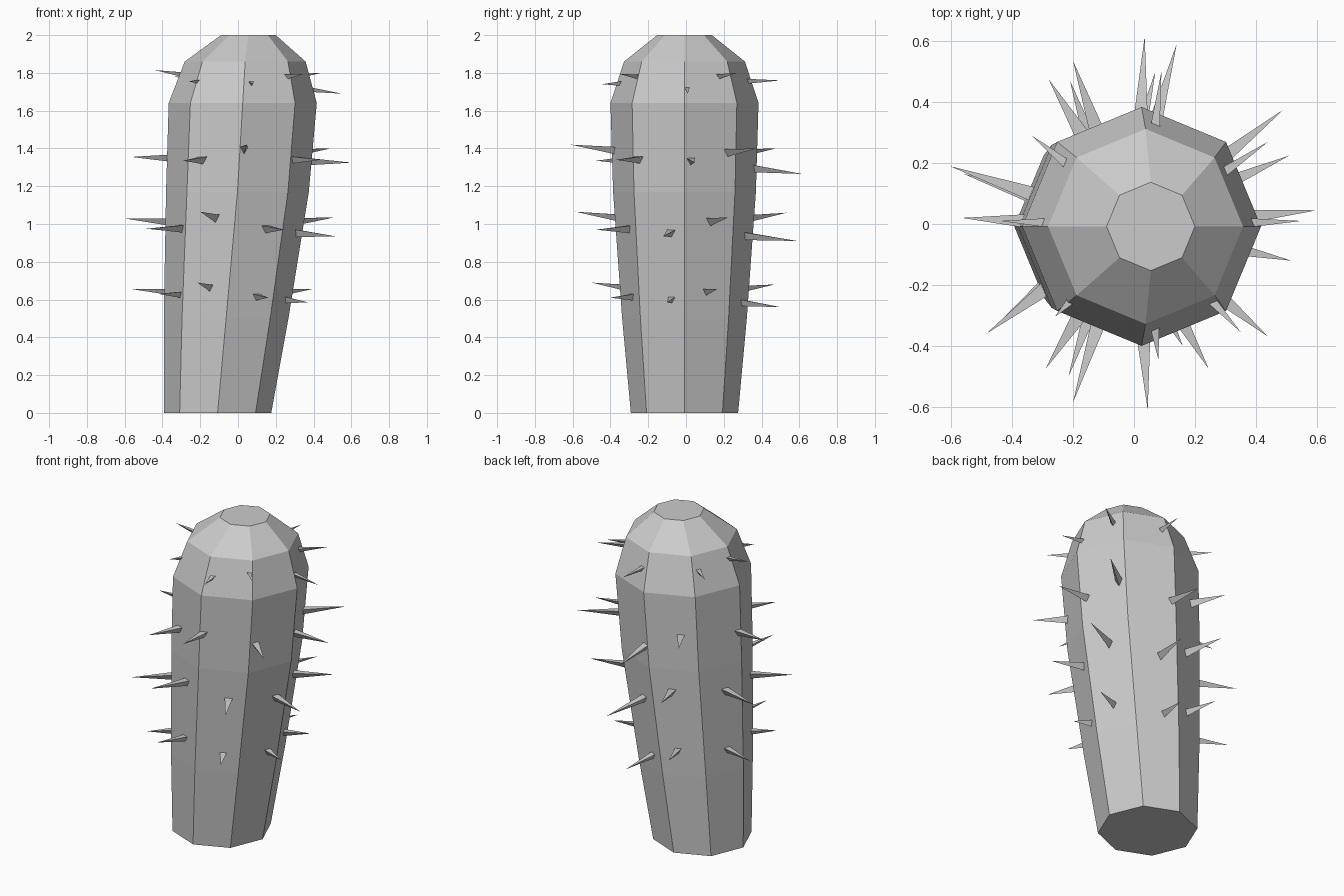
import bpy, bmesh
from math import cos, sin, pi
from mathutils import Vector

if "Cube" in bpy.data.objects:
    bpy.data.objects.remove(bpy.data.objects["Cube"])

# Body rings: height, axis x, radius
RINGS = [(0, -0.108, 0.284), (0.5, -0.063, 0.33), (1.17, -0.003, 0.378),
         (1.64, 0.025, 0.392), (1.86, 0.038, 0.32), (2.0, 0.055, 0.145)]
CY = -0.008


def finish(bm, name):
    bmesh.ops.recalc_face_normals(bm, faces=bm.faces[:])
    me = bpy.data.meshes.new(name)
    bm.to_mesh(me)
    bm.free()
    ob = bpy.data.objects.new(name, me)
    bpy.context.collection.objects.link(ob)
    return ob


def body_at(z):
    for (z0, x0, r0), (z1, x1, r1) in zip(RINGS, RINGS[1:]):
        if z <= z1:
            t = (z - z0) / (z1 - z0)
            return Vector((x0 + (x1 - x0) * t, CY, z)), r0 + (r1 - r0) * t


# Leaning eight-sided trunk
bm = bmesh.new()
loops = [[bm.verts.new((x + r * cos(i * pi / 4), CY + r * sin(i * pi / 4), z))
          for i in range(8)] for z, x, r in RINGS]
for a, b in zip(loops, loops[1:]):
    for i in range(8):
        j = (i + 1) % 8
        bm.faces.new((a[i], a[j], b[j], b[i]))
bm.faces.new(loops[0][::-1])
bm.faces.new(loops[-1])
finish(bm, "cactus_trunk")

# Thorn rows: mean height, thorn radius, tips
ROWS = [
    (0.63, 0.023, [(-.56, .165, .655), (-.42, -.30, .63), (-.215, -.50, .69),
                   (.16, -.40, .61), (.37, -.10, .585), (.39, .165, .655),
                   (.07, .50, .56), (-.21, .47, .68)]),
    (0.99, 0.027, [(-.605, .19, 1.03), (-.485, -.36, .975), (-.20, -.585, 1.065),
                   (.245, -.475, .97), (.515, -.12, .935), (.51, .225, 1.035),
                   (.14, .59, .91), (-.20, .535, 1.06)]),
    (1.355, 0.027, [(-.565, .02, 1.355), (-.29, -.475, 1.335), (.045, -.61, 1.42),
                    (.44, -.37, 1.34), (.60, .045, 1.325), (.49, .375, 1.4),
                    (.035, .615, 1.265), (-.28, .475, 1.4)]),
    (1.76, 0.018, [(-.44, .01, 1.815), (-.26, -.305, 1.755), (.08, -.445, 1.74),
                   (.35, -.355, 1.795), (.55, .01, 1.69), (.44, .27, 1.8),
                   (.09, .50, 1.76), (-.335, .29, 1.78)]),
]

# Three-sided thorns pointing away from the trunk axis
for n, (mean, size, tips) in enumerate(ROWS):
    bm = bmesh.new()
    for tip in map(Vector, tips):
        axis, r = body_at(mean + 0.6 * (tip.z - mean))
        out = Vector((tip.x - axis.x, tip.y - axis.y, 0)).normalized()
        base = axis + out * r * 0.92
        d = (tip - base).normalized()
        side = d.cross(Vector((0, 0, 1))).normalized()
        up = side.cross(d)
        tri = [bm.verts.new(base + size * (side * cos(a) + up * sin(a)))
               for a in (-pi / 2, pi / 6, 5 * pi / 6)]
        top = bm.verts.new(tip)
        bm.faces.new(tri)
        for i in range(3):
            bm.faces.new((tri[i], tri[(i + 1) % 3], top))
    finish(bm, f"thorn_row_{n + 1}")
